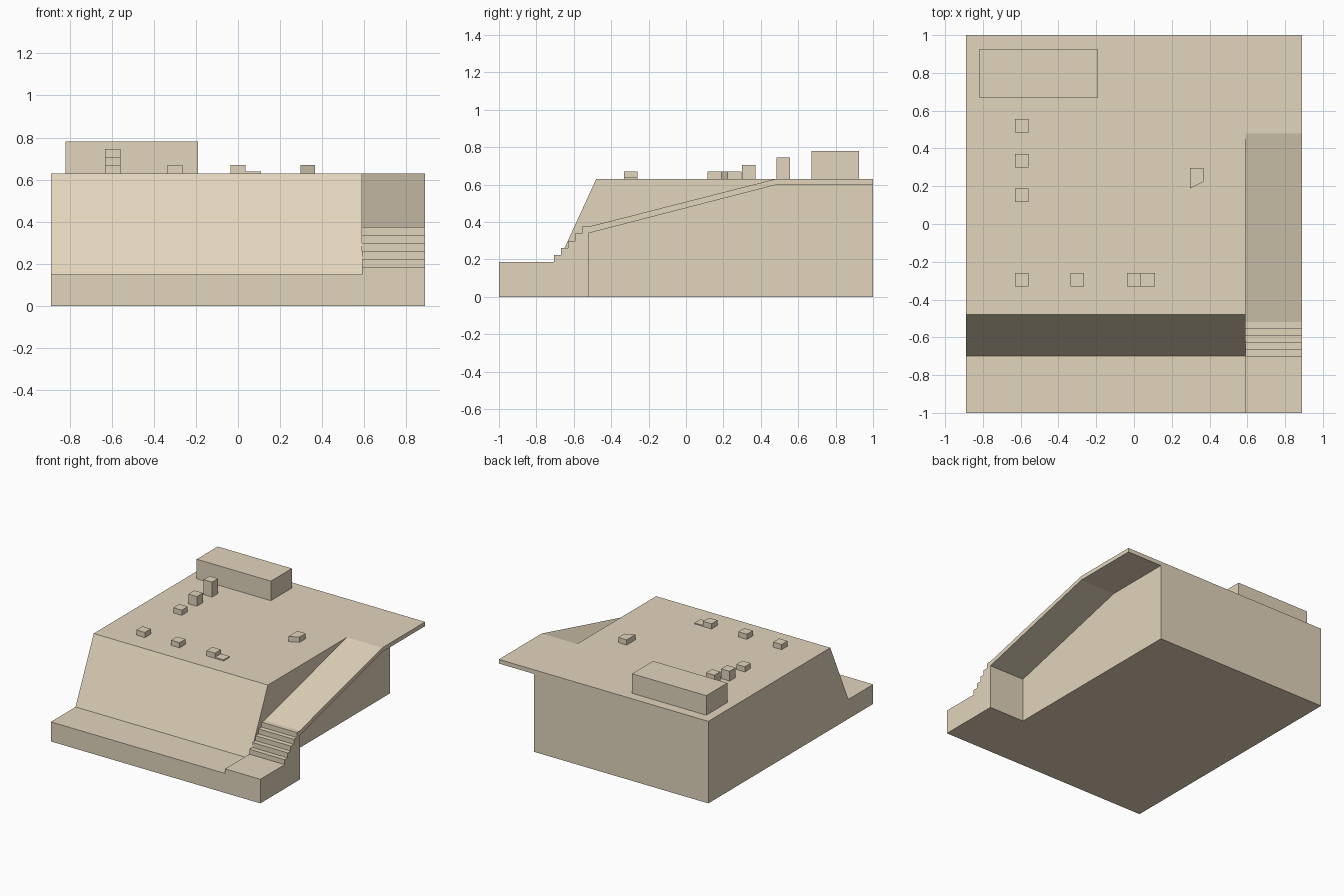
import bpy, bmesh
from mathutils import Vector

if "Cube" in bpy.data.objects:
    bpy.data.objects.remove(bpy.data.objects["Cube"])

sand = bpy.data.materials.new("sandstone")
sand.diffuse_color = (0.76, 0.66, 0.50, 1)
sand.use_nodes = True
sand.node_tree.nodes["Principled BSDF"].inputs["Base Color"].default_value = sand.diffuse_color


def prism(name, base, push):
    """Extrude a closed planar outline along a vector."""
    bm = bmesh.new()
    face = bm.faces.new([bm.verts.new(p) for p in base])
    ext = bmesh.ops.extrude_face_region(bm, geom=[face], use_keep_orig=True)
    moved = [g for g in ext["geom"] if isinstance(g, bmesh.types.BMVert)]
    bmesh.ops.translate(bm, verts=moved, vec=Vector(push))
    bmesh.ops.recalc_face_normals(bm, faces=bm.faces)
    mesh = bpy.data.meshes.new(name)
    bm.to_mesh(mesh)
    bm.free()
    mesh.materials.append(sand)
    obj = bpy.data.objects.new(name, mesh)
    bpy.context.collection.objects.link(obj)
    return obj


def side_profile(name, yz, x0, x1):
    return prism(name, [(x0, y, z) for y, z in yz], (x1 - x0, 0, 0))


def plan_block(name, xy, z0, z1):
    return prism(name, [(x, y, z0) for x, y in xy], (0, 0, z1 - z0))


def box(name, x0, x1, y0, y1, z0, z1):
    return plan_block(name, [(x0, y0), (x1, y0), (x1, y1), (x0, y1)], z0, z1)


LEFT, SPLIT, RIGHT, DECK = -0.89, 0.59, 0.89, 0.63

# Main mass with front ledge and sloping face
side_profile("main_block", [(-1, 0), (-1, 0.15), (-0.70, 0.15), (-0.48, DECK),
                            (1, DECK), (1, 0)], LEFT, SPLIT)

# Side access: landing, five steps, ramp and upper slab overhanging the side
steps = []
for i in range(5):
    y = -0.705 + i * 0.037
    steps += [(y, 0.185 + i * 0.038), (y, 0.185 + (i + 1) * 0.038)]
side_profile("steps_and_ramp", [(-1, 0), (-1, 0.185)] + steps +
             [(-0.52, 0.375), (0.48, DECK), (1, DECK), (1, 0.598),
              (0.48, 0.598), (-0.52, 0.34), (-0.52, 0)], SPLIT, RIGHT)

# Long block at the back of the deck
box("back_block", -0.82, -0.19, 0.67, 0.925, DECK, 0.78)

# Small square posts
posts = [(-0.595, 0.52, 0.745), (-0.595, 0.335, 0.705), (-0.595, 0.152, 0.67),
         (-0.595, -0.295, 0.67), (-0.30, -0.295, 0.67), (0.0, -0.295, 0.67)]
for i, (x, y, top) in enumerate(posts):
    box(f"post_{i + 1}", x - 0.036, x + 0.036, y - 0.036, y + 0.036, DECK, top)

# Thin plate beside the last post, and the block with a slanted front
box("thin_plate", 0.036, 0.11, -0.331, -0.259, DECK, 0.638)
plan_block("slanted_block", [(0.296, 0.188), (0.367, 0.223), (0.367, 0.297),
                             (0.296, 0.297)], DECK, 0.67)
